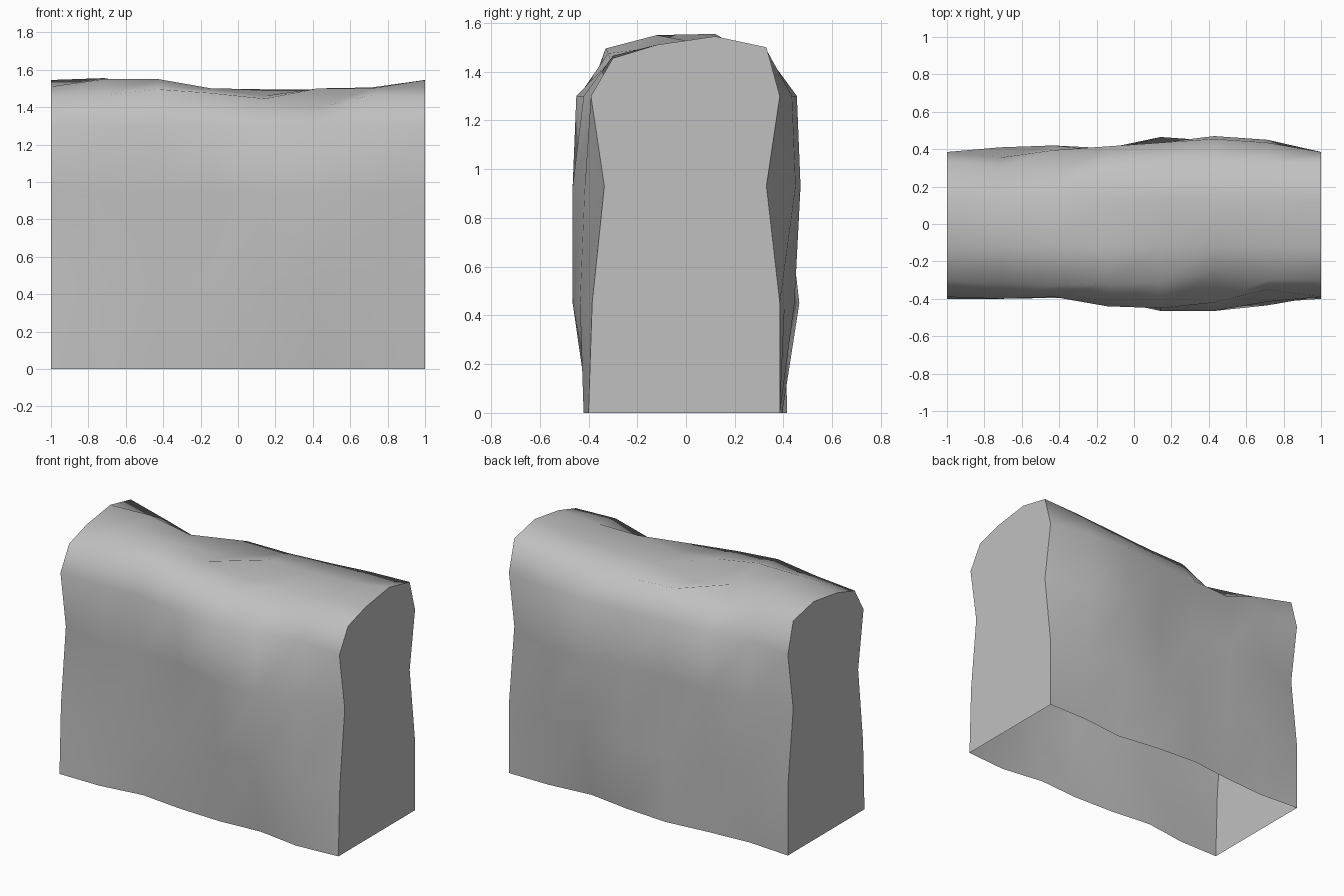
import bpy
import bmesh

default_cube = bpy.data.objects.get("Cube")
if default_cube:
    bpy.data.objects.remove(default_cube, do_unlink=True)


def make_material(name, colour):
    material = bpy.data.materials.new(name)
    material.use_nodes = True
    material.diffuse_color = colour
    material.node_tree.nodes["Principled BSDF"].inputs["Base Color"].default_value = colour
    return material


# Cross-section shared by both ends, so that wall pieces can be joined in a row.
# Each station: end point (y, z), then sideways and vertical drift along the
# wall in hundredths, for the columns between the two ends.
level = (0,) * 6
stations = [
    # front face, from the ground up
    ((-.40, 0), (0, 4, 1, 0, 2, -2), level),
    ((-.385, .45), (1, -1, -2, -3, -8, -5), level),
    ((-.335, .93), (-6, -5, -4, -13, -13, -8), level),
    ((-.39, 1.30), (-1, 0, -5, -6, -3, 4), level),
    # rounded top, rolling from the front shoulder to the back shoulder
    ((-.30, 1.455), (-2, -3, -2, -1, 5, 0), (1, 4, 2, -1, -6, 1)),
    ((-.12, 1.51), level, (4, 4, -1, -5, -1, -1)),
    ((.12, 1.545), level, (1, -4, -11, -5, -5, -4)),
    ((.33, 1.50), (-3, -8, -3, -1, 0, 0), (-5, -11, -3, -4, -3, -1)),
    # back face, down to the ground
    ((.385, 1.30), (-3, 1, 3, 5, 7, 5), level),
    ((.33, .93), (8, 9, 6, 8, 14, 12), level),
    ((.385, .45), (2, 1, 2, 8, 6, 2), level),
    ((.385, 0), (-2, 0, 3, 1, -3, 0), level),
]
columns = len(level) + 2


def station_point(station, column):
    """Position on the wall surface for one station at one column."""
    (y, z), sideways, vertical = station
    x = 2 * column / (columns - 1) - 1
    if 0 < column < columns - 1:
        y += sideways[column - 1] / 100
        z += vertical[column - 1] / 100
    return x, y, z


def smooth_strip(shell, left, right):
    """Soft weathered surface between two neighbouring sections."""
    for i in range(len(left) - 1):
        face = shell.faces.new((left[i], right[i], right[i + 1], left[i + 1]))
        face.smooth = True


def flat_cap(shell, section):
    """Flat end built in courses from front to back, with a crisp border."""
    last = len(section) - 1
    for i in range(len(section) // 2 - 1):
        corners = (section[i], section[i + 1], section[last - i - 1], section[last - i])
        face = shell.faces.new(corners)
        for edge in face.edges:
            edge.smooth = False


# Wall shell: sections bridged along the length, closed ends, open underside
shell = bmesh.new()
sections = [
    [shell.verts.new(station_point(station, column)) for station in stations]
    for column in range(columns)
]
for left, right in zip(sections, sections[1:]):
    smooth_strip(shell, left, right)
flat_cap(shell, sections[0])
flat_cap(shell, sections[-1][::-1])

mesh = bpy.data.meshes.new("wall_segment")
shell.to_mesh(mesh)
shell.free()
wall = bpy.data.objects.new("wall_segment", mesh)
bpy.context.collection.objects.link(wall)
mesh.materials.append(make_material("plain grey", (.53, .53, .53, 1)))
